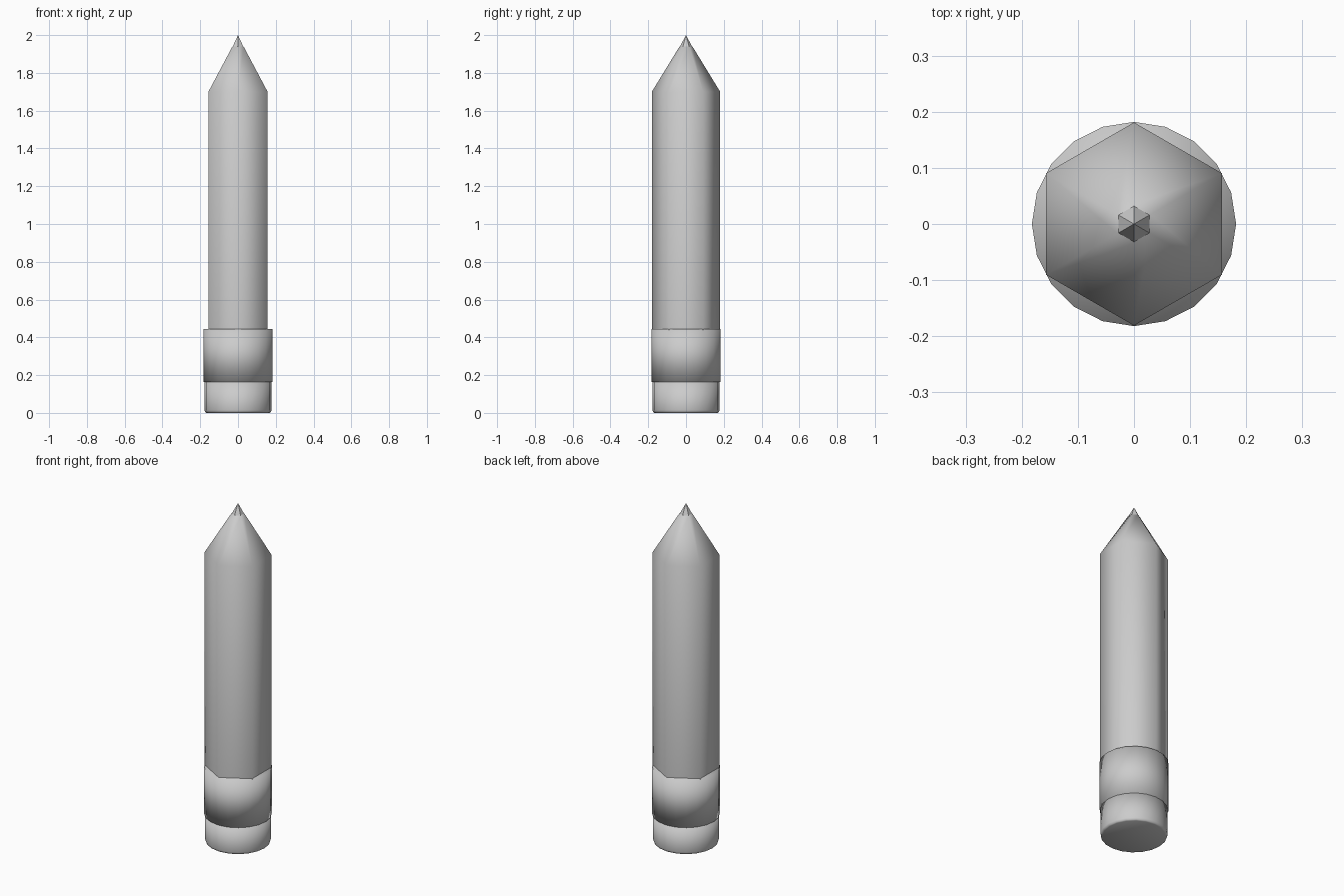
import bpy, bmesh, math

if "Cube" in bpy.data.objects:
    bpy.data.objects.remove(bpy.data.objects["Cube"])


def turned(name, sides, start, rings, smooth=True, cap_bottom=True, cap_top=True):
    """Stack regular polygon rings (radius, z); radius 0 makes a point."""
    bm = bmesh.new()
    loops = []
    for r, z in rings:
        if r == 0:
            loops.append([bm.verts.new((0, 0, z))] * sides)
        else:
            loops.append([bm.verts.new((r * math.cos(start + 2 * math.pi * i / sides),
                                        r * math.sin(start + 2 * math.pi * i / sides), z))
                          for i in range(sides)])
    for low, high in zip(loops, loops[1:]):
        for i in range(sides):
            j = (i + 1) % sides
            corners = [low[i], low[j], high[j], high[i]]
            bm.faces.new(list(dict.fromkeys(corners)))
    if cap_bottom and rings[0][0]:
        bm.faces.new(loops[0][::-1])
    if cap_top and rings[-1][0]:
        bm.faces.new(loops[-1])
    for f in bm.faces:
        f.smooth = smooth
    mesh = bpy.data.meshes.new(name)
    bm.to_mesh(mesh)
    bm.free()
    obj = bpy.data.objects.new(name, mesh)
    bpy.context.collection.objects.link(obj)
    return obj


POINT_UP = math.pi / 2

# Rounded-edge rubber at the foot
turned("eraser", 20, 0, [(0.167, 0), (0.174, 0.004), (0.177, 0.014), (0.177, 0.163)])

# Round metal band
turned("ferrule", 20, 0, [(0.182, 0.163), (0.182, 0.445)])

# Hexagonal shaft with sharpened wood
turned("shaft", 6, POINT_UP, [(0.181, 0.44), (0.181, 1.70), (0.034, 1.94)],
       cap_bottom=False)

# Faceted lead point
turned("lead", 6, POINT_UP, [(0.032, 1.94), (0, 2.0)], smooth=False)
